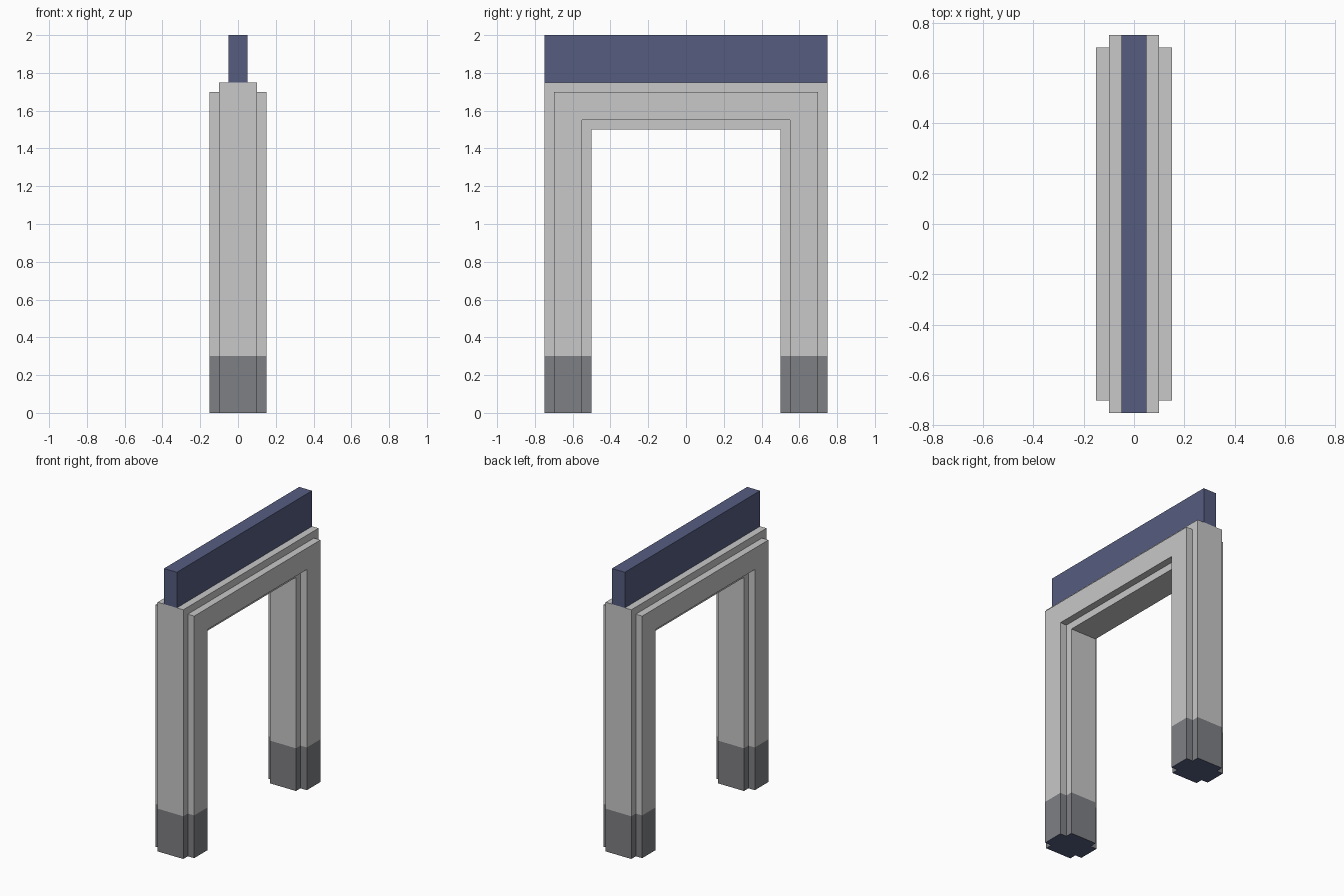
import bpy
import bmesh

if "Cube" in bpy.data.objects:
    bpy.data.objects.remove(bpy.data.objects["Cube"])


def material(name, rgb):
    m = bpy.data.materials.new(name)
    m.diffuse_color = (*rgb, 1)
    m.use_nodes = True
    m.node_tree.nodes["Principled BSDF"].inputs["Base Color"].default_value = m.diffuse_color
    return m


light = material("light_grey", (0.58, 0.58, 0.58))
dark = material("dark_grey", (0.212, 0.216, 0.231))
blue = material("slate_blue", (0.093, 0.109, 0.216))


def add_object(name, bm, mats):
    bmesh.ops.recalc_face_normals(bm, faces=bm.faces)
    me = bpy.data.meshes.new(name)
    bm.to_mesh(me)
    bm.free()
    for m in mats:
        me.materials.append(m)
    ob = bpy.data.objects.new(name, me)
    bpy.context.collection.objects.link(ob)
    return ob


# Gate frame: cross-shaped section (x, distance out from the opening)
half = [(0.10, 0.0), (0.10, 0.05), (0.15, 0.05),
        (0.15, 0.20), (0.10, 0.20), (0.10, 0.25)]
section = half + [(-x, d) for x, d in reversed(half)]

# Stations up one leg, over the top and down the other, mitred at the corners
stations = [(s, z) for s, z in [(-1, 0), (-1, 0.3), (-1, None),
                                (1, None), (1, 0.3), (1, 0)]]
bm = bmesh.new()
rings = [[bm.verts.new((x, s * (0.5 + d), 1.5 + d if z is None else z))
          for x, d in section] for s, z in stations]
n = len(section)
for a, b in zip(rings, rings[1:]):
    for i in range(n):
        j = (i + 1) % n
        bm.faces.new((a[i], a[j], b[j], b[i]))
for end in (rings[0], rings[-1]):
    bm.faces.new(end)

# Dark feet below 0.3, blue soles
for f in bm.faces:
    top = max(v.co.z for v in f.verts)
    f.material_index = 2 if top < 0.01 else 1 if top < 0.31 else 0
add_object("gate_frame", bm, (light, dark, blue))

# Blue board along the top
bm = bmesh.new()
bmesh.ops.create_cube(bm, size=1)
bmesh.ops.scale(bm, vec=(0.1, 1.5, 0.25), verts=bm.verts)
bmesh.ops.translate(bm, vec=(0, 0, 1.875), verts=bm.verts)
add_object("top_board", bm, (blue,))
